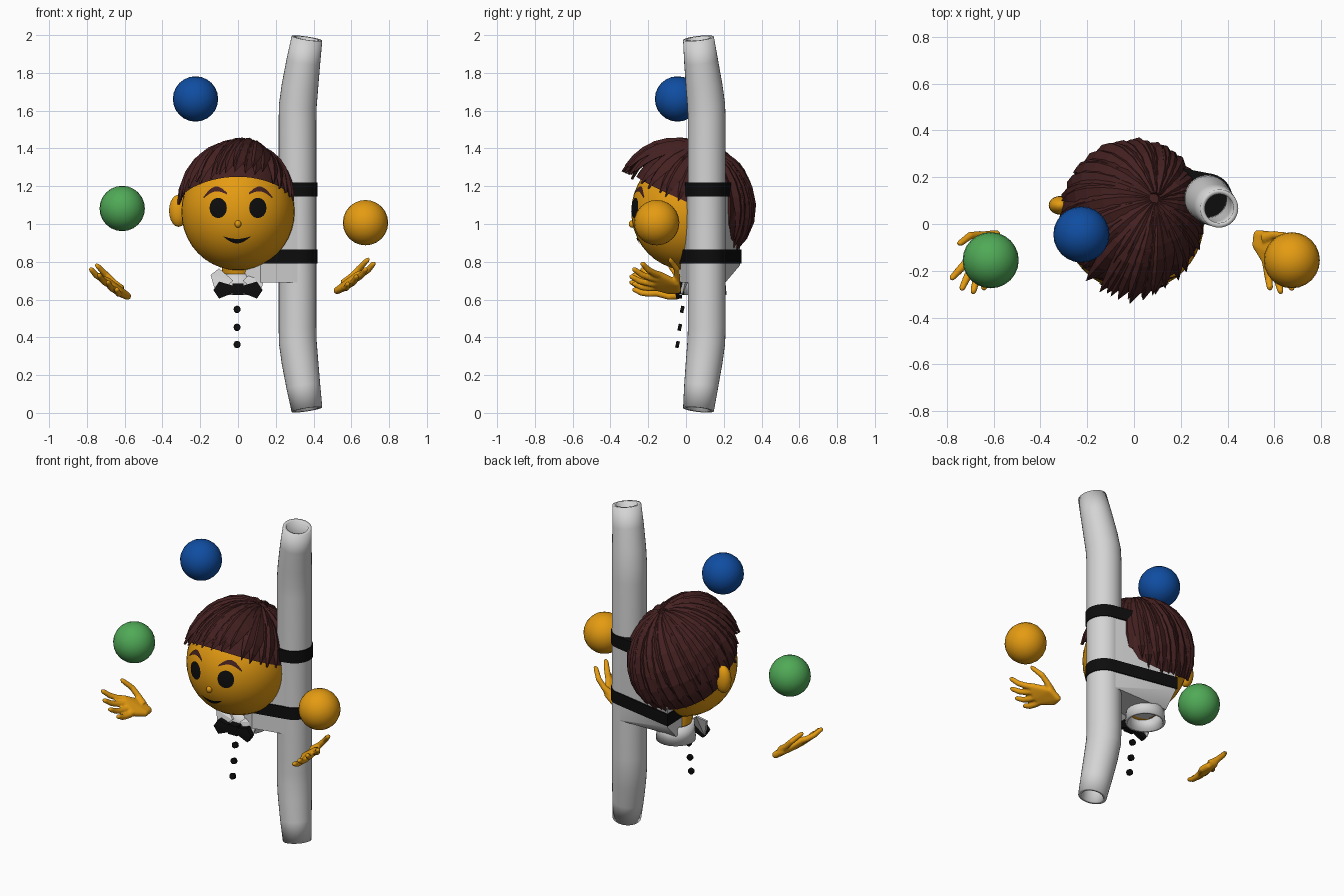
import bpy, bmesh, math, random
from mathutils import Vector as V

if "Cube" in bpy.data.objects:
    bpy.data.objects.remove(bpy.data.objects["Cube"])

random.seed(4)


def mat(name, r, g, b):
    m = bpy.data.materials.new(name)
    m.diffuse_color = (r, g, b, 1)
    m.use_nodes = True
    m.node_tree.nodes["Principled BSDF"].inputs["Base Color"].default_value = m.diffuse_color
    return m


SKIN = mat("skin", 0.78, 0.33, 0.006)
HAIR = mat("dark_brown", 0.058, 0.0145, 0.0145)
GREY = mat("light_grey", 0.66, 0.66, 0.66)
BLACK = mat("black", 0.004, 0.004, 0.004)
BLUE = mat("blue", 0.005, 0.075, 0.36)
GREEN = mat("green", 0.08, 0.40, 0.095)


def finish(name, bm, m, angle=None, fix=True):
    if fix:
        bmesh.ops.recalc_face_normals(bm, faces=bm.faces)
    me = bpy.data.meshes.new(name)
    bm.to_mesh(me)
    bm.free()
    me.materials.append(m)
    ob = bpy.data.objects.new(name, me)
    bpy.context.collection.objects.link(ob)
    if angle:
        bpy.ops.object.select_all(action='DESELECT')
        ob.select_set(True)
        bpy.context.view_layer.objects.active = ob
        bpy.ops.object.shade_smooth_by_angle(angle=math.radians(angle))
    return ob


def ellipsoid(name, c, r, m, seg=32):
    bm = bmesh.new()
    bmesh.ops.create_uvsphere(bm, u_segments=seg, v_segments=seg // 2, radius=1)
    for v in bm.verts:
        v.co = V(c) + V(v.co[i] * r[i] for i in range(3))
    return finish(name, bm, m, 50)


def add_hull(bm, pts):
    vs = [bm.verts.new(p) for p in pts]
    res = bmesh.ops.convex_hull(bm, input=vs)
    loose = [g for g in res["geom_interior"] if isinstance(g, bmesh.types.BMVert)]
    bmesh.ops.delete(bm, geom=loose, context='VERTS')


def hull(name, pts, m, angle=None):
    bm = bmesh.new()
    add_hull(bm, pts)
    return finish(name, bm, m, angle)


def bridge(bm, rings, closed=True):
    n = len(rings[0])
    for a, b in zip(rings, rings[1:]):
        for i in range(n if closed else n - 1):
            j = (i + 1) % n
            bm.faces.new((a[i], a[j], b[j], b[i]))


def sweep(bm, path, radii, sides=12, cap=True):
    path = [V(p) for p in path]
    rings = []
    for i, p in enumerate(path):
        t = (path[min(i + 1, len(path) - 1)] - path[max(i - 1, 0)]).normalized()
        ref = V((1, 0, 0)) if abs(t.x) < 0.8 else V((0, 0, 1))
        u = t.cross(ref).normalized()
        w = t.cross(u)
        rings.append([bm.verts.new(p + radii[i] * (u * math.cos(a) + w * math.sin(a)))
                      for a in (2 * math.pi * k / sides for k in range(sides))])
    bridge(bm, rings)
    if cap:
        bm.faces.new(rings[0])
        bm.faces.new(rings[-1])


# Head, ears, nose and neck
HC, HR = V((0, 0.01, 1.065)), V((0.3, 0.3, 0.31))
ellipsoid("head", HC, HR, SKIN, 40)
for s, side in ((-1, "left"), (1, "right")):
    ellipsoid(side + "_ear", (s * 0.315, 0.08, 1.07), (0.05, 0.04, 0.085), SKIN, 20)
ellipsoid("nose", (0, -0.285, 1.0), (0.018, 0.018, 0.02), SKIN, 12)
bm = bmesh.new()
sweep(bm, [(0, 0.09, 0.70), (0, 0.07, 0.82)], [0.08, 0.09], 24)
finish("neck", bm, SKIN, 40)


# Face details: thin sheets laid on the front of the head
def face_plate(name, f, m, nu=24, nv=4):
    bm = bmesh.new()
    rows = []
    for j in range(nv + 1):
        row = []
        for i in range(nu + 1):
            x, z = f(i / nu, j / nv)
            q = 1 - (x / HR.x) ** 2 - ((z - HC.z) / HR.z) ** 2
            row.append(bm.verts.new((x, HC.y - HR.y * math.sqrt(q) - 0.005, z)))
        rows.append(row)
    bridge(bm, rows, False)
    bmesh.ops.remove_doubles(bm, verts=bm.verts, dist=1e-5)
    ob = finish(name, bm, m, 60, False)
    return ob


for s, side in ((-1, "left"), (1, "right")):
    face_plate(side + "_eye", lambda u, v: (s * 0.105 + 0.046 * (2 * u - 1),
               1.085 + 0.053 * (2 * v - 1) * math.sqrt(max(0, 1 - (2 * u - 1) ** 2))), BLACK)
    face_plate(side + "_eyebrow", lambda u, v: (0.12 * (2 * u - 1) * 0.52 + s * 0.12,
               1.15 + 0.01 * (-s) * (2 * u - 1) + 0.035 * math.sin(math.pi * u)
               + 0.026 * (v - 0.5) * math.sin(math.pi * (0.1 + 0.8 * u))), HAIR)
face_plate("mouth", lambda u, v: (0.075 * (2 * u - 1) - 0.005,
           0.935 - (0.014 + 0.024 * (1 - v)) * math.sin(math.pi * u)), BLACK)

# Hair: a cap under layers of tapered locks
CC, CR = V((0, 0.02, 1.085)), V((0.315, 0.325, 0.335))


def hairline(az):
    d = math.sin(az)          # -1 at the front, +1 at the back
    return 1.11 - 0.14 * d if d < 0 else 1.11 - 0.23 * d ** 0.7


def direction(az, z):
    c = max(-1, min(1, (z - CC.z) / CR.z))
    r = math.sqrt(1 - c * c)
    return V((r * math.cos(az), r * math.sin(az), c))


def on_cap(d, k=1.0):
    kx = 0.95 if d.x > 0 else 1.0
    return CC + V((d.x * CR.x * kx, d.y * CR.y, d.z * CR.z)) * k


bm = bmesh.new()
rings = []
for j in range(13):
    ring = []
    for i in range(48):
        az = 2 * math.pi * i / 48
        tb = math.acos((hairline(az) - CC.z) / CR.z)
        ring.append(bm.verts.new(on_cap(direction(az, CC.z + CR.z * math.cos(tb * max(j, 0.05) / 12)))))
    rings.append(ring)
bridge(bm, rings)
bm.faces.new(rings[0])
finish("hair_cap", bm, HAIR, 40)

CROWN = V((0.3, 0.25, 0.92)).normalized()
PROFILE = [0.35, 0.7, 0.95, 1, 0.95, 0.75, 0.45, 0.03]


def lock(bm, az, z, width, lift, bulge):
    tip = direction(az, z)
    pts = []
    for i in range(8):
        s = i / 7
        d = CROWN.slerp(tip, 0.06 + 0.94 * s)
        pts.append((on_cap(d, 1 + lift + bulge * s), d))
    rings = []
    for i, (p, n) in enumerate(pts):
        t = pts[min(i + 1, 7)][0] - pts[max(i - 1, 0)][0]
        side = t.cross(n).normalized() * width * PROFILE[i]
        h = n * 0.022 * (0.3 + 0.7 * PROFILE[i])
        rings.append([bm.verts.new(q) for q in (p - side, p + h + side * 0.25, p + side, p - h)])
    bridge(bm, rings)
    bm.faces.new(rings[0])
    bm.faces.new(rings[-1])


bm = bmesh.new()
for i in range(34):           # long locks down to the hairline
    az = 2 * math.pi * (i + random.uniform(-0.2, 0.2)) / 34
    front = max(0, -math.sin(az))
    lock(bm, az, hairline(az) + random.uniform(-0.03, 0.02), 0.045,
         random.uniform(-0.01, 0.02), 0.22 * front ** 4)
for i in range(18):           # shorter locks on top
    az = 2 * math.pi * (i + random.uniform(-0.3, 0.3)) / 18
    lock(bm, az, hairline(az) + random.uniform(0.10, 0.15), 0.05, 0.012,
         0.12 * max(0, -math.sin(az)) ** 3)
for x in (-0.36, -0.2, -0.05, 0.12, 0.3):   # swept fringe
    lock(bm, -math.pi / 2 + x, 1.24, 0.06, 0.015, 0.22 - 0.25 * abs(x + 0.05))
finish("hair_locks", bm, HAIR)

# Curved hollow pole
half = [(0.0, 0.0, 0.45), (0.002, -0.003, 0.37), (0.013, -0.014, 0.27),
        (0.031, -0.03, 0.14), (0.05, -0.044, 0.017)]
low = [(0.315 + x, 0.11 + y, z) for x, y, z in reversed(half)]
high = [(0.315 + x, 0.11 + y, 2 - z) for x, y, z in half]
rad = [0.082, 0.09, 0.097, 0.1, 0.1]
bm = bmesh.new()
sweep(bm, low + high, rad + rad[::-1], 32, False)
pole = finish("pole", bm, GREY, 40)
mod = pole.modifiers.new("wall", 'SOLIDIFY')
mod.thickness = 0.02
mod.offset = -1


# Bracket joining the pole to the back of the head, with two straps
def outline(z, grow=0.0, back=0.285):
    pts = [(0.315 + (0.098 + grow) * math.cos(a), 0.11 + (0.098 + grow) * math.sin(a), z)
           for a in (2 * math.pi * k / 32 for k in range(32))]
    return pts + [(-0.07 - grow, back + grow, z), (-0.06 - grow, 0.05, z), (0.12, -0.03 - grow, z)]


hull("bracket", outline(0.69, 0, 0.20) + outline(0.78) + outline(1.2), GREY, 30)
for name, z0, z1 in (("lower_strap", 0.79, 0.865), ("upper_strap", 1.145, 1.22)):
    hull(name, outline(z0, 0.008) + outline(z1, 0.008), BLACK, 30)

# Collar band, collar points, bow tie and shirt buttons
bm = bmesh.new()
sweep(bm, [(0, 0.10, 0.625), (0, 0.10, 0.735)], [0.115, 0.105], 28, False)
collar = finish("collar_band", bm, GREY, 40)
mod = collar.modifiers.new("cloth", 'SOLIDIFY')
mod.thickness = 0.015
mod.offset = -1
for s, side in ((-1, "left"), (1, "right")):
    tri = [(0.025, -0.02, 0.70), (0.10, 0.03, 0.765), (0.145, -0.01, 0.73), (0.115, -0.035, 0.625)]
    hull(side + "_collar_point", [(s * x, y + d, z) for x, y, z in tri for d in (0, 0.015)], GREY)
    bow = [(0.015, 0.67), (0.015, 0.64), (0.10, 0.695), (0.13, 0.65), (0.10, 0.605)]
    hull(side + "_bow", [(s * x, y - 0.15 * abs(x - 0.05), z) for x, z in bow
                         for y in (-0.045, -0.015)], BLACK)
hull("bow_knot", [(x, y, z) for x in (-0.03, 0.03) for y in (-0.055, -0.01)
                  for z in (0.625, 0.685)], BLACK)
for i, (y, z) in enumerate(((-0.02, 0.548), (-0.033, 0.453), (-0.045, 0.362))):
    bm = bmesh.new()
    sweep(bm, [(-0.005, y - 0.009, z + 0.002), (-0.005, y + 0.009, z - 0.002)], [0.018] * 2, 16)
    finish("button_%d" % (i + 1), bm, BLACK, 40)

# Juggling balls
ellipsoid("blue_ball", (-0.225, -0.045, 1.662), (0.12,) * 3, BLUE, 24)
ellipsoid("green_ball", (-0.613, -0.155, 1.082), (0.12,) * 3, GREEN, 24)
ellipsoid("orange_ball", (0.675, -0.155, 1.007), (0.12,) * 3, SKIN, 24)

# Open hands: palm plus tapered fingers, blended together
FINGERS = [((-0.695, -0.14, 0.70), (-0.785, -0.238, 0.765)),
           ((-0.68, -0.155, 0.68), (-0.740, -0.285, 0.735)),
           ((-0.655, -0.16, 0.655), (-0.690, -0.300, 0.695)),
           ((-0.625, -0.155, 0.635), (-0.643, -0.285, 0.655)),
           ((-0.62, -0.06, 0.65), (-0.755, -0.085, 0.790))]
PALM = [f[0] for f in FINGERS[:4]] + [(-0.59, -0.045, 0.62), (-0.64, -0.05, 0.655), (-0.585, -0.09, 0.618)]
for s, dz, side in ((1, 0, "left"), (-1, 0.03, "right")):
    place = lambda p: V((p[0] if s > 0 else -0.06 - p[0], p[1], p[2] + dz))
    bm = bmesh.new()
    ball = bmesh.new()
    bmesh.ops.create_icosphere(ball, subdivisions=2, radius=0.02)
    add_hull(bm, [place(p) + v.co for p in PALM for v in ball.verts])
    ball.free()
    for n, (a, b) in enumerate(FINGERS):
        a, b = place(a), place(b)
        sag = V((0, 0.0, -0.012)) if n < 4 else V((0, 0.025, 0))
        path = [a, a.lerp(b, 0.3) + sag * 0.8, a.lerp(b, 0.6) + sag, a.lerp(b, 0.92), b]
        sweep(bm, path, [0.02 if n < 4 else 0.028, 0.018, 0.017, 0.014, 0.006], 10)
    hand = finish(side + "_hand", bm, SKIN, 60)
    mod = hand.modifiers.new("blend", 'REMESH')
    mod.mode = 'VOXEL'
    mod.voxel_size = 0.006
    mod.use_smooth_shade = True
    mod = hand.modifiers.new("soften", 'SMOOTH')
    mod.iterations = 4
